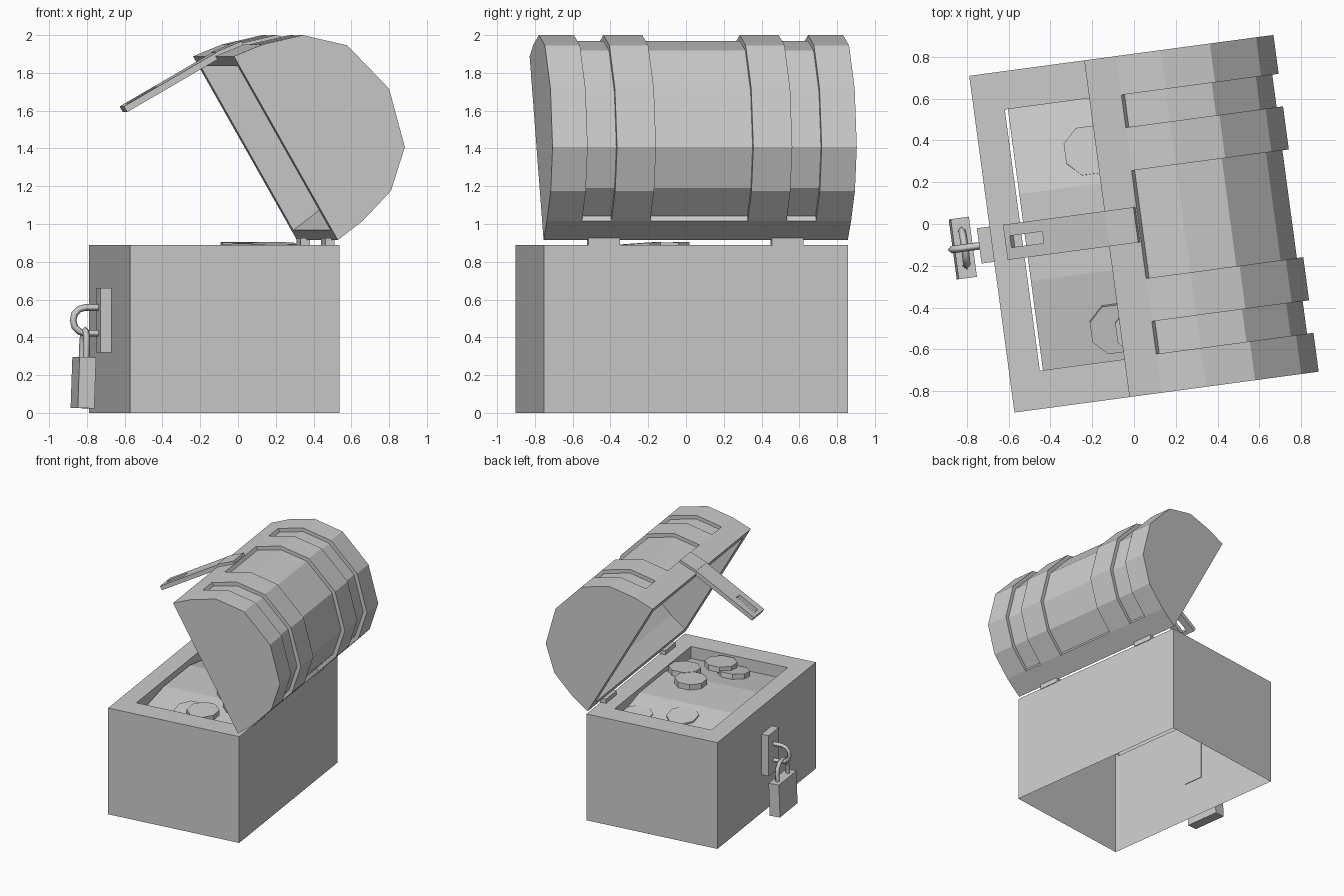
import bpy, bmesh
from math import radians, sin, cos, pi
from mathutils import Matrix, Vector

if "Cube" in bpy.data.objects:
    bpy.data.objects.remove(bpy.data.objects["Cube"])

grey = bpy.data.materials.new("plain grey")
grey.use_nodes = True
COLOUR = (0.6, 0.6, 0.6, 1)
grey.diffuse_color = COLOUR
grey.node_tree.nodes["Principled BSDF"].inputs["Base Color"].default_value = COLOUR

# The whole chest is turned a little; x runs from lock to hinge
BASE = Matrix.Translation((-0.125, -0.022, 0)) @ Matrix.Rotation(radians(7.65), 4, 'Z')


def place(name, data, local=Matrix()):
    ob = bpy.data.objects.new(name, data)
    bpy.context.collection.objects.link(ob)
    data.materials.append(grey)
    ob.matrix_world = BASE @ local
    return ob


def finish(name, bm, local=Matrix()):
    bmesh.ops.remove_doubles(bm, verts=bm.verts, dist=0.0005)
    bmesh.ops.recalc_face_normals(bm, faces=bm.faces)
    me = bpy.data.meshes.new(name)
    bm.to_mesh(me)
    bm.free()
    return place(name, me, local)


def box(name, size, local):
    bm = bmesh.new()
    bmesh.ops.create_cube(bm, size=1)
    bmesh.ops.scale(bm, vec=size, verts=bm.verts)
    return finish(name, bm, local)


def rect(bm, x0, x1, y0, y1, z):
    return [bm.verts.new((x, y, z)) for x, y in ((x0, y0), (x1, y0), (x1, y1), (x0, y1))]


def bridge(bm, a, b):
    for i in range(4):
        j = (i + 1) % 4
        bm.faces.new((a[i], a[j], b[j], b[i]))


def frame(name, outer, inner, top, outer_base, inner_base, closed, local=Matrix()):
    """Rectangular ring with outer and inner walls."""
    bm = bmesh.new()
    loops = [rect(bm, *outer, outer_base), rect(bm, *outer, top),
             rect(bm, *inner, top), rect(bm, *inner, inner_base)]
    for a, b in zip(loops, loops[1:]):
        bridge(bm, a, b)
    if closed:
        bridge(bm, loops[3], loops[0])
    return finish(name, bm, local)


def loft(bm, sections):
    """Skin a row of (y, profile) sections and cap both ends."""
    rows = [[bm.verts.new((x, y, z)) for x, z in prof] for y, prof in sections]
    for a, b in zip(rows, rows[1:]):
        for i in range(len(a) - 1):
            bm.faces.new((a[i], a[i + 1], b[i + 1], b[i]))
    bm.faces.new(rows[0])
    bm.faces.new(rows[-1])
    return rows


def tube(name, points, radius, local):
    cu = bpy.data.curves.new(name, 'CURVE')
    cu.dimensions = '3D'
    cu.bevel_depth, cu.bevel_resolution, cu.use_fill_caps = radius, 0, True
    sp = cu.splines.new('POLY')
    sp.points.add(len(points) - 1)
    for p, co in zip(sp.points, points):
        p.co = (*co, 1)
    return place(name, cu, local)


# Chest body, open underneath, with a thick top rim
DEPTH, HALF = 1.12, 0.8125
frame("chest_body", (-0.56, 0.56, -HALF, HALF), (-0.413, 0.413, -0.63, 0.63),
      0.89, 0, 0.74, False)

# Treasure heap and coins
bm = bmesh.new()
loft(bm, [(y, [(-0.398, 0.72), (-0.398, z), (0.413, z), (0.413, 0.72)])
          for y, z in ((-0.63, 0.79), (-0.2, 0.855), (0.22, 0.855), (0.63, 0.77))])
finish("treasure_heap", bm)
for x, y, z, tilt in ((-0.04, 0.38, 0.81, -9), (0.3, 0.48, 0.79, -9), (0.14, -0.1, 0.88, 1),
                      (0.28, -0.27, 0.875, 4), (-0.03, -0.478, 0.83, 9), (0.09, -0.5, 0.865, 4)):
    bm = bmesh.new()
    bmesh.ops.create_cone(bm, cap_ends=True, segments=8, radius1=0.125, radius2=0.125, depth=0.045)
    finish("coin", bm, Matrix.Translation((x, y, z)) @ Matrix.Rotation(radians(tilt), 4, 'X')
           @ Matrix.Rotation(pi / 8, 4, 'Z'))

# Hinges
for side in (-1, 1):
    box("hinge", (0.05, 0.17, 0.04), Matrix.Translation((0.54, side * 0.49, 0.905)))

# Lid: built closed with its hinge edge at the origin, then swung open
t = radians(60.3)
LID = Matrix.Translation((0.55, 0, 0.915)) @ Matrix(
    ((-cos(t), 0, sin(t)), (0, -1, 0), (sin(t), 0, cos(t)))).to_4x4()


def mirrored(half):
    return half + [(DEPTH - x, z) for x, z in reversed(half[:-1])]


raised = mirrored([(0, 0), (0.022, 0.165), (0.022, 0.165), (0.085, 0.375), (0.25, 0.555), (0.56, 0.635)])
sunken = mirrored([(0, 0), (0.022, 0.165), (0.052, 0.165), (0.112, 0.36), (0.265, 0.528), (0.56, 0.605)])
cavity = [(0.06 + x * (DEPTH - 0.12) / DEPTH, z * 0.9) for x, z in raised]

sections = [(-HALF, raised)]
for y0, y1 in ((-0.625, -0.468), (-0.26, 0.26), (0.468, 0.625)):
    sections += [(y0, raised), (y0, sunken), (y1, sunken), (y1, raised)]
sections.append((HALF, raised))
bm = bmesh.new()
out = loft(bm, sections)
inn = loft(bm, [(-0.74, cavity), (0.74, cavity)])
bridge(bm, [out[0][0], out[0][-1], out[-1][-1], out[-1][0]],
       [inn[0][0], inn[0][-1], inn[1][-1], inn[1][0]])
bmesh.ops.dissolve_degenerate(bm, edges=bm.edges, dist=0.0005)
finish("lid", bm, LID)

# Strap: a fixed plate on the lid front and a slotted hanging arm
box("strap_plate", (0.03, 0.17, 0.15),
    LID @ Matrix.Translation((1.115, 0, 0.085)) @ Matrix.Rotation(radians(-7), 4, 'Y'))
ARM = Matrix.Translation((0.0, 0, 1.885)) @ Matrix.Rotation(radians(-30), 4, 'Y')
frame("strap_arm", (-0.56, 0.02, -0.085, 0.085), (-0.53, -0.35, -0.028, 0.028),
      0.02, -0.015, -0.015, True, ARM)

# Lock plate and staple
box("lock_plate", (0.066, 0.17, 0.34), Matrix.Translation((-0.588, 0, 0.49)))
arc = [(-0.69 - 0.065 * sin(pi * i / 6), 0, 0.49 + 0.068 * cos(pi * i / 6)) for i in range(7)]
tube("staple", [(-0.61, 0, 0.558)] + arc + [(-0.61, 0, 0.422)], 0.018, Matrix())

# Padlock
PAD = Matrix.Translation((-0.70, 0, 0.16)) @ Matrix.Rotation(radians(2), 4, 'Y')
box("padlock_body", (0.088, 0.29, 0.27), PAD)
bow = [(0, -0.085 * cos(pi * i / 6), 0.195 + 0.085 * sin(pi * i / 6)) for i in range(7)]
tube("padlock_shackle", [(0, -0.085, 0.12)] + bow + [(0, 0.085, 0.12)], 0.018, PAD)
